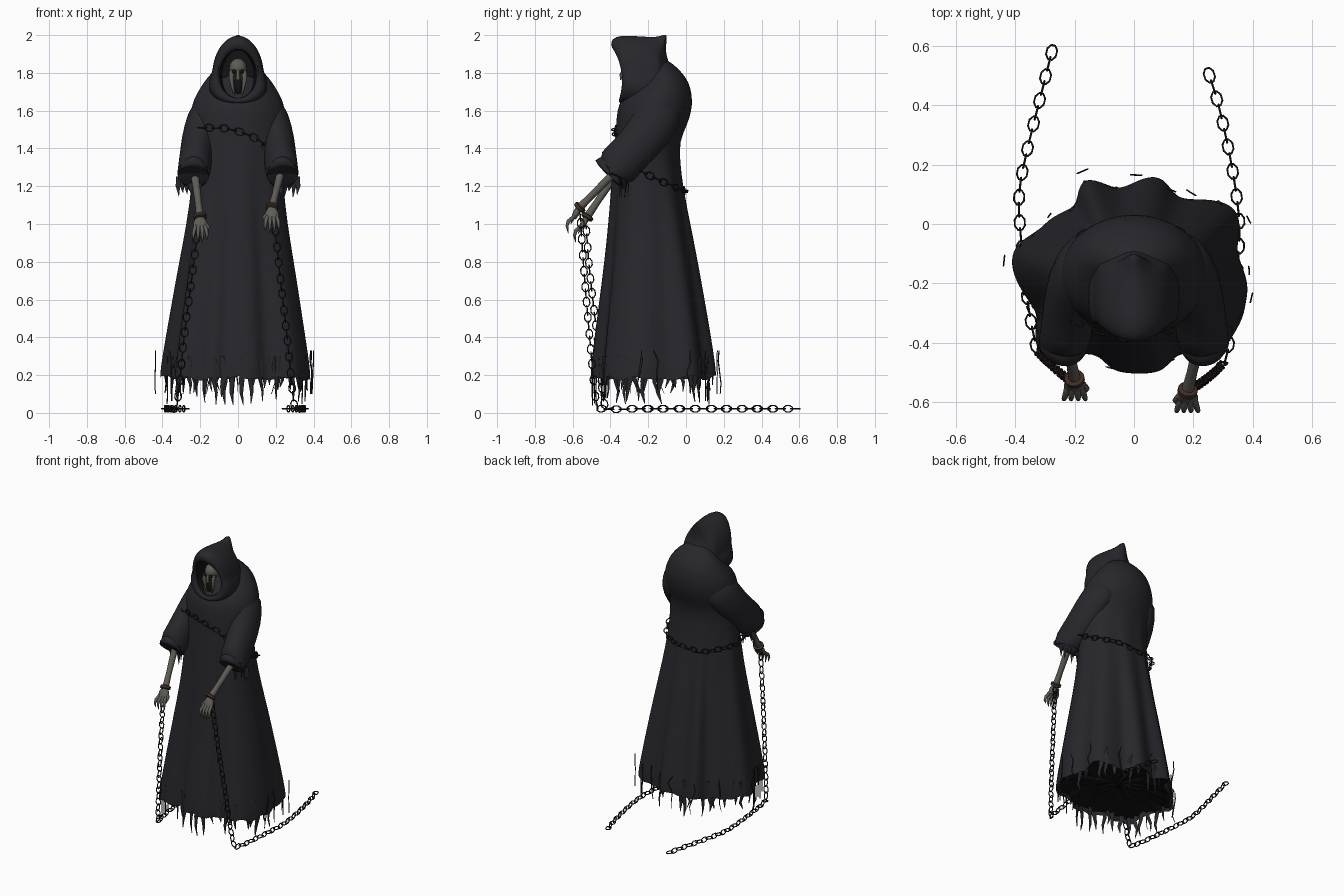
import bpy, bmesh, math, random
from mathutils import Vector as V

if "Cube" in bpy.data.objects:
    bpy.data.objects.remove(bpy.data.objects["Cube"])
random.seed(4)
TAU = 2 * math.pi


def material(name, c):
    m = bpy.data.materials.new(name)
    m.diffuse_color = (*c, 1)
    m.use_nodes = True
    m.node_tree.nodes["Principled BSDF"].inputs["Base Color"].default_value = m.diffuse_color
    return m


cloth = material("black_cloth", (0.020, 0.020, 0.025))
dark = material("shadow", (0.006, 0.006, 0.006))
bone = material("old_bone", (0.115, 0.108, 0.092))
iron = material("dark_iron", (0.018, 0.013, 0.011))
rust = material("rust", (0.05, 0.026, 0.018))


def skin(bm, rings, cap0=True, cap1=True):
    """Bridge a list of equal point rings."""
    vs = [[bm.verts.new(p) for p in r] for r in rings]
    n = len(vs[0])
    for a, b in zip(vs, vs[1:]):
        for i in range(n):
            bm.faces.new((a[i], a[(i + 1) % n], b[(i + 1) % n], b[i]))
    if cap0:
        bm.faces.new(vs[0][::-1])
    if cap1:
        bm.faces.new(vs[-1])


def tube(bm, pts, radii, side=(1, 0, 0), n=8, cap0=True, cap1=True):
    """Sweep an elliptical section; radii are numbers or (side, other) pairs."""
    pts, rings = [V(p) for p in pts], []
    for i, p in enumerate(pts):
        t = (pts[min(i + 1, len(pts) - 1)] - pts[max(i - 1, 0)]).normalized()
        v = t.cross(V(side)).normalized()
        u = v.cross(t)
        r = radii[i] if isinstance(radii[i], tuple) else (radii[i], radii[i])
        rings.append([p + u * r[0] * math.cos(TAU * k / n) + v * r[1] * math.sin(TAU * k / n)
                      for k in range(n)])
    skin(bm, rings, cap0, cap1)


def finish(bm, name, mat, subdiv=0, angle=60):
    bmesh.ops.recalc_face_normals(bm, faces=bm.faces)
    me = bpy.data.meshes.new(name)
    bm.to_mesh(me)
    bm.free()
    ob = bpy.data.objects.new(name, me)
    bpy.context.collection.objects.link(ob)
    me.materials.append(mat)
    if subdiv:
        ob.modifiers.new("smooth", "SUBSURF").levels = subdiv
        ob.modifiers["smooth"].render_levels = subdiv
    bpy.ops.object.select_all(action='DESELECT')
    ob.select_set(True)
    bpy.context.view_layer.objects.active = ob
    bpy.ops.object.shade_smooth_by_angle(angle=math.radians(angle))
    return ob


def ball(bm, c, s):
    g = bmesh.ops.create_uvsphere(bm, u_segments=16, v_segments=10, radius=1)
    for v in g["verts"]:
        v.co = V(c) + V((v.co.x * s[0], v.co.y * s[1], v.co.z * s[2]))


# Folded hem outline, stored as radius against angle
hem = [(-.17, .15), (-.05, .12), (.08, .16), (.15, .09), (.34, .05), (.35, -.1), (.38, -.25),
       (.36, -.33), (.3, -.42), (.15, -.44), (.08, -.5), (-.05, -.5), (-.13, -.44), (-.32, -.43),
       (-.33, -.3), (-.41, -.1), (-.3, .0), (-.2, .06)]
polar = sorted((math.atan2((y + .17) / .33, x / .38) % TAU, math.hypot(x / .38, (y + .17) / .33))
               for x, y in hem)
polar = [(polar[-1][0] - TAU, polar[-1][1])] + polar + [(polar[0][0] + TAU, polar[0][1])]


def fold(a):
    a %= TAU
    for (a0, r0), (a1, r1) in zip(polar, polar[1:]):
        if a0 <= a <= a1:
            t = (a - a0) / (a1 - a0)
            t = t * t * (3 - 2 * t)
            return r0 + (r1 - r0) * t
    return 1


# Robe: z, front y, back y, half width, fold strength
rows = [(.19, -.5, .16, .38, 1), (.23, -.5, .16, .38, 1), (.4, -.48, .135, .355, .95),
        (.6, -.455, .10, .325, .85), (.8, -.43, .065, .295, .7), (1, -.41, .025, .262, .5),
        (1.2, -.395, -.015, .24, .3), (1.33, -.385, -.03, .235, .15), (1.44, -.375, -.035, .24, .05),
        (1.52, -.37, .005, .25, 0), (1.6, -.365, .03, .25, 0), (1.66, -.345, .033, .235, 0),
        (1.72, -.28, .025, .20, 0), (1.78, -.21, .0, .16, 0), (1.84, -.19, -.06, .10, 0),
        (1.87, -.16, -.10, .03, 0)]
N = 72
rings = []
for j, (z, f, b, w, k) in enumerate(rows):
    ring = []
    for i in range(N):
        a = TAU * i / N
        s = 1 + k * (fold(a) - 1)
        dz = random.uniform(-.022, .015) if j == 0 else 0
        ring.append(V((w * s * math.cos(a), (f + b) / 2 + (b - f) / 2 * s * math.sin(a), z + dz)))
    rings.append(ring)
bm = bmesh.new()
skin(bm, rings, cap0=False)
finish(bm, "robe", cloth, 1)

# Crumpled underside closing the skirt
mid = V((0, -.17, 0))
bm = bmesh.new()
skin(bm, [[mid.lerp(V((p.x, p.y, 0)), q) + V((0, 0, z + random.uniform(-.012, .012))) for p in rings[1]]
          for q, z in ((.99, .215), (.75, .23), (.5, .24), (.25, .245), (.03, .245))], cap0=False)
finish(bm, "underside", dark)

# Torn strips along the hem, and loose threads outside it
bm = bmesh.new()
for i in range(50):
    a = TAU * (i + random.uniform(-.4, .4)) / 50
    thread = i % 4 == 0 and math.sin(a) > -.7
    s = fold(a) * (random.uniform(1.03, 1.09) if thread else random.uniform(.92, 1.0))
    base = V((.38 * s * math.cos(a), -.17 + .33 * s * math.sin(a), 0))
    side = V((-math.sin(a), math.cos(a), 0))
    base.y = max(base.y, -.5)
    top, low = (.33, .1) if thread else (.3, random.uniform(.04, .15))
    j = .02 if thread else .012
    pts = [base + side * random.uniform(-j, j) + V((0, 0, top + (low - top) * t / 4))
           for t in range(5)]
    w = .005 if thread else random.uniform(.012, .02)
    tube(bm, pts, [(w * q, .003) for q in (.5, 1, .9, .6, .1)], side, 6)
finish(bm, "hem_tatters", cloth)

# Hood: rings from deep inside the opening, round the rim, to the pointed back
# y, centre z, half width, half height, rim bend, peak height, peak lean
hood = [(-.21, 1.80, .085, .12, 0, 0, 0), (-.33, 1.795, .098, .130, 1, 0, 0),
        (-.345, 1.80, .106, .145, 1, 0, 0), (-.338, 1.81, .122, .172, 1, 0, 0),
        (-.31, 1.815, .134, .185, .7, 0, 0), (-.25, 1.81, .137, .185, .2, 0, 0),
        (-.18, 1.79, .133, .19, 0, .01, 0), (-.15, 1.785, .128, .175, 0, .035, .015),
        (-.135, 1.775, .122, .155, 0, .09, .045), (-.13, 1.77, .115, .14, 0, .03, .02),
        (-.10, 1.75, .09, .11, 0, 0, 0), (-.05, 1.74, .05, .06, 0, 0, 0)]
rings = []
for j, (y, z, w, h, bend, peak, lean) in enumerate(hood):
    ring = []
    for i in range(40):
        a = TAU * i / 40
        c, s = math.cos(a), math.sin(a)
        tip = max(0, s) ** 14
        flare = 1 + (.5 * max(0, -s) if j > 2 else 0)
        ring.append(V((w * c * (1 - .08 * s) * flare, y - bend * (.02 * s + .035 * s * s) + lean * tip,
                       z + h * s + peak * tip)))
    rings.append(ring)
bm = bmesh.new()
skin(bm, rings[1:], cap0=False)
finish(bm, "hood", cloth, 1, 80)
bm = bmesh.new()
skin(bm, rings[:2], cap1=False)
finish(bm, "hood_shadow", dark)

# Skull with cheeks, long jaw, sockets and gaping mouth
bm = bmesh.new()
ball(bm, (0, -.285, 1.825), (.047, .055, .052))
for s in (-1, 1):
    tube(bm, [(s * .032, -.315, 1.81), (s * .036, -.328, 1.775), (s * .03, -.322, 1.73),
              (s * .02, -.32, 1.685)], [.014, .013, .009, .004])
tube(bm, [(0, -.33, 1.82), (0, -.342, 1.79), (0, -.337, 1.765)], [.008, .010, .012])
finish(bm, "skull", bone)
bm = bmesh.new()
for s in (-1, 1):
    ball(bm, (s * .019, -.328, 1.807), (.014, .012, .012))
ball(bm, (0, -.318, 1.735), (.024, .015, .045))
finish(bm, "sockets_and_mouth", dark)


# Chain: links strung along a smoothed path, every other one turned
def chain(name, path, pitch=.042):
    P = [V(p) for p in path]
    P = [P[0] * 2 - P[1]] + P + [P[-1] * 2 - P[-2]]
    pts = []
    for p0, p1, p2, p3 in zip(P, P[1:], P[2:], P[3:]):
        for q in range(40):
            t = q / 40
            pts.append(.5 * (2 * p1 + (p2 - p0) * t + (2 * p0 - 5 * p1 + 4 * p2 - p3) * t * t
                             + (3 * p1 - p0 - 3 * p2 + p3) * t ** 3))
    bm, dist, count = bmesh.new(), pitch, 0
    for a, b in zip(pts, pts[1:]):
        dist += (b - a).length
        if dist < pitch:
            continue
        dist -= pitch
        t = (b - a).normalized()
        ref = V((0, 0, 1)) if abs(t.z) < .8 else V((0, 1, 0))
        u = t.cross(ref).normalized()
        if count % 2:
            u = t.cross(u)
        count += 1
        n, grid = t.cross(u), []
        for i in range(8):
            g = TAU * (i + .5) / 8
            d = t * math.cos(g) * .026 + u * math.sin(g) * .018
            o = d.normalized()
            grid.append([bm.verts.new(a + d + (o * math.cos(TAU * k / 5) + n * math.sin(TAU * k / 5)) * .0038)
                         for k in range(5)])
        for i in range(8):
            for k in range(5):
                r, q, m = grid[i], grid[(i + 1) % 8], (k + 1) % 5
                bm.faces.new((r[k], q[k], q[m], r[m]))
    finish(bm, name, iron)


chain("left_chain", [(-.21, -.53, 1.0), (-.24, -.51, .75), (-.285, -.47, .4), (-.32, -.435, .06),
                     (-.335, -.39, .022), (-.36, -.25, .022), (-.385, 0, .022), (-.385, .12, .022),
                     (-.36, .25, .022), (-.31, .45, .022), (-.27, .61, .022)])
chain("right_chain", [(.19, -.56, 1.04), (.22, -.54, .75), (.26, -.51, .4), (.295, -.475, .06),
                      (.315, -.43, .022), (.34, -.25, .022), (.355, -.05, .022), (.35, .06, .022),
                      (.325, .22, .022), (.285, .4, .022), (.245, .53, .022)])
chain("body_chain", [(-.19, -.325, 1.51), (-.06, -.372, 1.505), (.03, -.375, 1.48), (.11, -.355, 1.44),
                     (.22, -.3, 1.33), (.25, -.2, 1.26), (.2, -.07, 1.2), (.1, -.01, 1.18), (0, -.01, 1.17),
                     (-.12, -.015, 1.17), (-.215, -.08, 1.19), (-.27, -.19, 1.2), (-.25, -.28, 1.22)])

# Arms: sleeve, torn cuff, forearm, hand and shackle on each side
for label, s, w in (("left", -1, V((-.2, -.525, 1.035))), ("right", 1, V((.18, -.565, 1.085)))):
    bm = bmesh.new()
    tube(bm, [(s * .12, -.11, 1.64), (s * .18, -.16, 1.54), (s * .21, -.24, 1.43), (s * .225, -.33, 1.34),
              (s * .235, -.40, 1.265), (s * .236, -.415, 1.25), (s * .235, -.395, 1.27), (s * .22, -.31, 1.36)],
         [(.10, .12), (.10, .125), (.092, .115), (.086, .11), (.088, .125), (.084, .122), (.076, .105),
          (.05, .07)], n=28)
    finish(bm, label + "_sleeve", cloth, 1, 80)
    bm = bmesh.new()
    for i in range(6):
        x, y = s * (.2 + .022 * i), -.34 + random.uniform(-.03, .04)
        tube(bm, [(x, y, 1.25), (x + s * .008, y + .005, 1.2), (x + s * .003, y, 1.13 + random.uniform(0, .05))],
             [(.018, .003), (.012, .003), (.001, .001)], n=6)
    finish(bm, label + "_cuff_tatters", cloth)
    elbow = V((s * .235, -.34, 1.31))
    bm = bmesh.new()
    tube(bm, [elbow.lerp(w, t) for t in (0, .3, .7, 1)], [.026, .021, .018, .021], n=12)
    tube(bm, [w, w + V((0, -.015, -.025)), w + V((0, -.03, -.055))], [(.022, .016), (.036, .018), (.036, .013)], n=12)
    for i in range(4):
        x = (i - 1.5) * .02
        drop = -.12 - .014 * (i in (1, 2))
        tube(bm, [w + V((x * .8, -.025, -.045)), w + V((x * 1.1, -.058, -.07)),
                  w + V((x * 1.2, -.065, -.095)), w + V((x * 1.15, -.058, drop))], [.011, .010, .008, .002])
    tube(bm, [w + V((-s * .02, -.005, -.02)), w + V((-s * .042, -.03, -.05)), w + V((-s * .036, -.045, -.085))],
         [.011, .009, .002])
    finish(bm, label + "_arm", bone)
    bm = bmesh.new()
    d = (w - elbow).normalized()
    tube(bm, [w + d * q for q in (-.016, -.012, .004, .008)], [.026, .034, .034, .026], n=16)
    finish(bm, label + "_shackle", rust)
